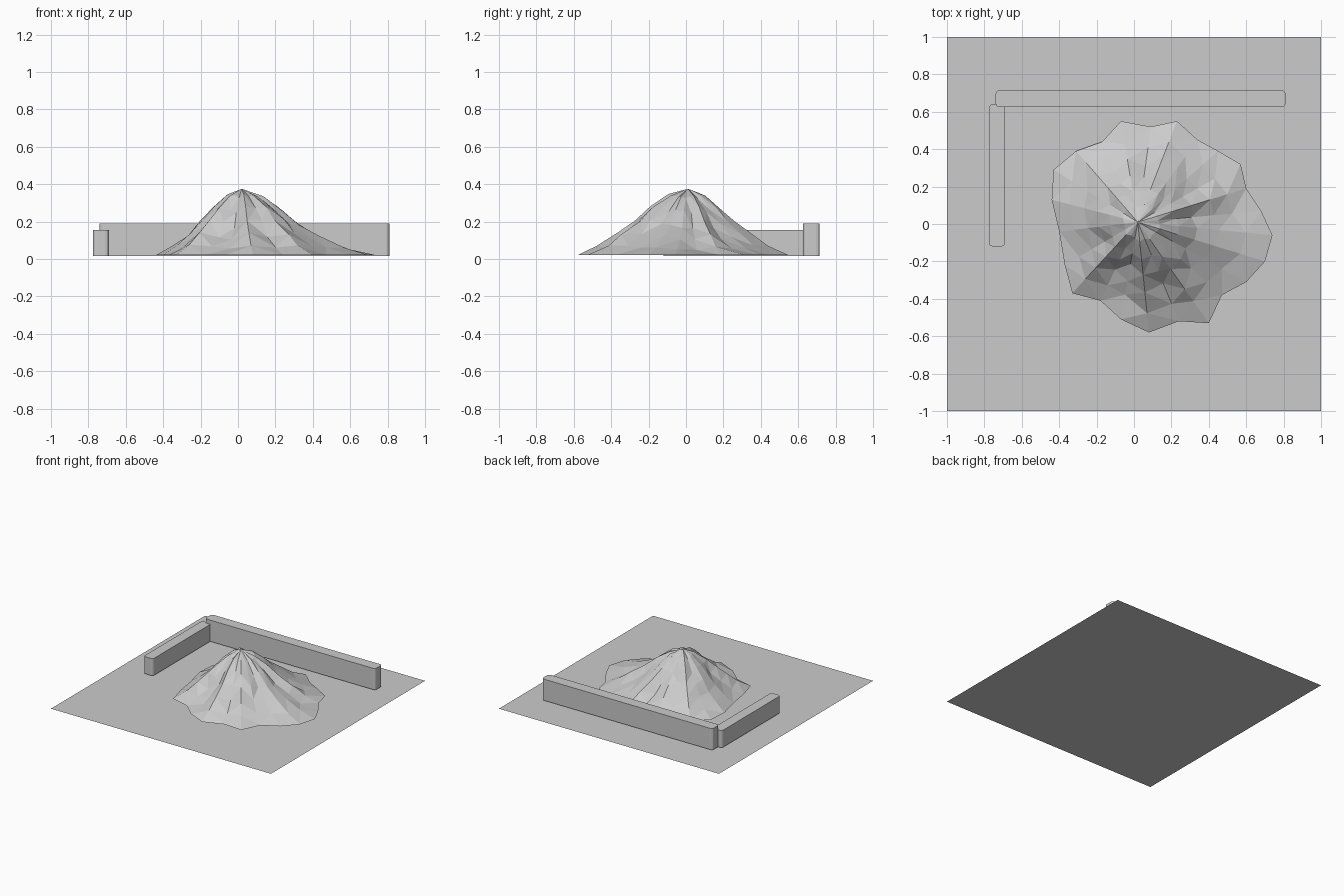
import bpy, bmesh, math, random

random.seed(4)
if "Cube" in bpy.data.objects:
    bpy.data.objects.remove(bpy.data.objects["Cube"])

# One grey for everything
grey = bpy.data.materials.new("plain_grey")
grey.use_nodes = True
colour = (0.6, 0.6, 0.6, 1)
grey.diffuse_color = colour
grey.node_tree.nodes["Principled BSDF"].inputs["Base Color"].default_value = colour


def finish(name, bm):
    mesh = bpy.data.meshes.new(name)
    bm.to_mesh(mesh)
    bm.free()
    mesh.materials.append(grey)
    obj = bpy.data.objects.new(name, mesh)
    bpy.context.collection.objects.link(obj)
    return obj


def wall(name, x0, x1, y0, y1, z0, z1):
    """Block with rounded upright corners."""
    bm = bmesh.new()
    bmesh.ops.create_cube(bm, size=1)
    for v in bm.verts:
        v.co = (x1 if v.co.x > 0 else x0, y1 if v.co.y > 0 else y0, z1 if v.co.z > 0 else z0)
    upright = [e for e in bm.edges if abs(e.verts[0].co.z - e.verts[1].co.z) > 0.01]
    bmesh.ops.bevel(bm, geom=upright, offset=0.02, segments=3, profile=0.5, affect='EDGES')
    return finish(name, bm)


# Ground sheet
bm = bmesh.new()
bmesh.ops.create_grid(bm, x_segments=1, y_segments=1, size=1)
finish("ground", bm)

# Two walls meeting at the back corner
wall("back_wall", -0.74, 0.81, 0.625, 0.715, 0.015, 0.19)
wall("side_wall", -0.775, -0.69, -0.12, 0.64, 0.015, 0.155)

# Mound: spokes from the peak out to an uneven foot, with rough rings between
foot = [(-.07, .55), (.09, .52), (.23, .55), (.34, .45), (.45, .39), (.57, .32),
        (.60, .19), (.68, .07), (.74, -.06), (.70, -.20), (.60, -.31), (.47, -.38),
        (.40, -.53), (.24, -.52), (.08, -.58), (-.07, -.51), (-.18, -.41), (-.33, -.37),
        (-.37, -.22), (-.40, -.04), (-.44, .13), (-.43, .29), (-.31, .39), (-.17, .44)]
rings = [(.17, .90), (.33, .70), (.48, .49), (.63, .30), (.80, .13), (1, 0)]
px, py, base, height = 0.02, 0.01, 0.02, 0.355
bm = bmesh.new()
peak = bm.verts.new((px, py, base + height))
spokes = []
for x, y in foot:
    lean = random.uniform(-0.07, 0.05)
    spoke = [peak]
    for t, h in rings:
        slack = math.sin(math.pi * t)
        r = t * (1 + slack * (lean + random.uniform(-0.05, 0.05)))
        z = h + slack * (lean + random.uniform(-0.035, 0.025))
        spoke.append(bm.verts.new((px + (x - px) * r, py + (y - py) * r, base + height * z)))
    spokes.append(spoke)
for i, a in enumerate(spokes):
    b = spokes[(i + 1) % len(spokes)]
    bm.faces.new((peak, b[1], a[1]))
    for k in range(1, len(rings)):
        bm.faces.new((a[k], b[k], b[k + 1], a[k + 1]))
bmesh.ops.triangulate(bm, faces=[f for f in bm.faces if len(f.verts) == 4])
bmesh.ops.recalc_face_normals(bm, faces=bm.faces[:])
if sum(f.normal.z for f in bm.faces) < 0:
    bmesh.ops.reverse_faces(bm, faces=bm.faces[:])
finish("mound", bm)
